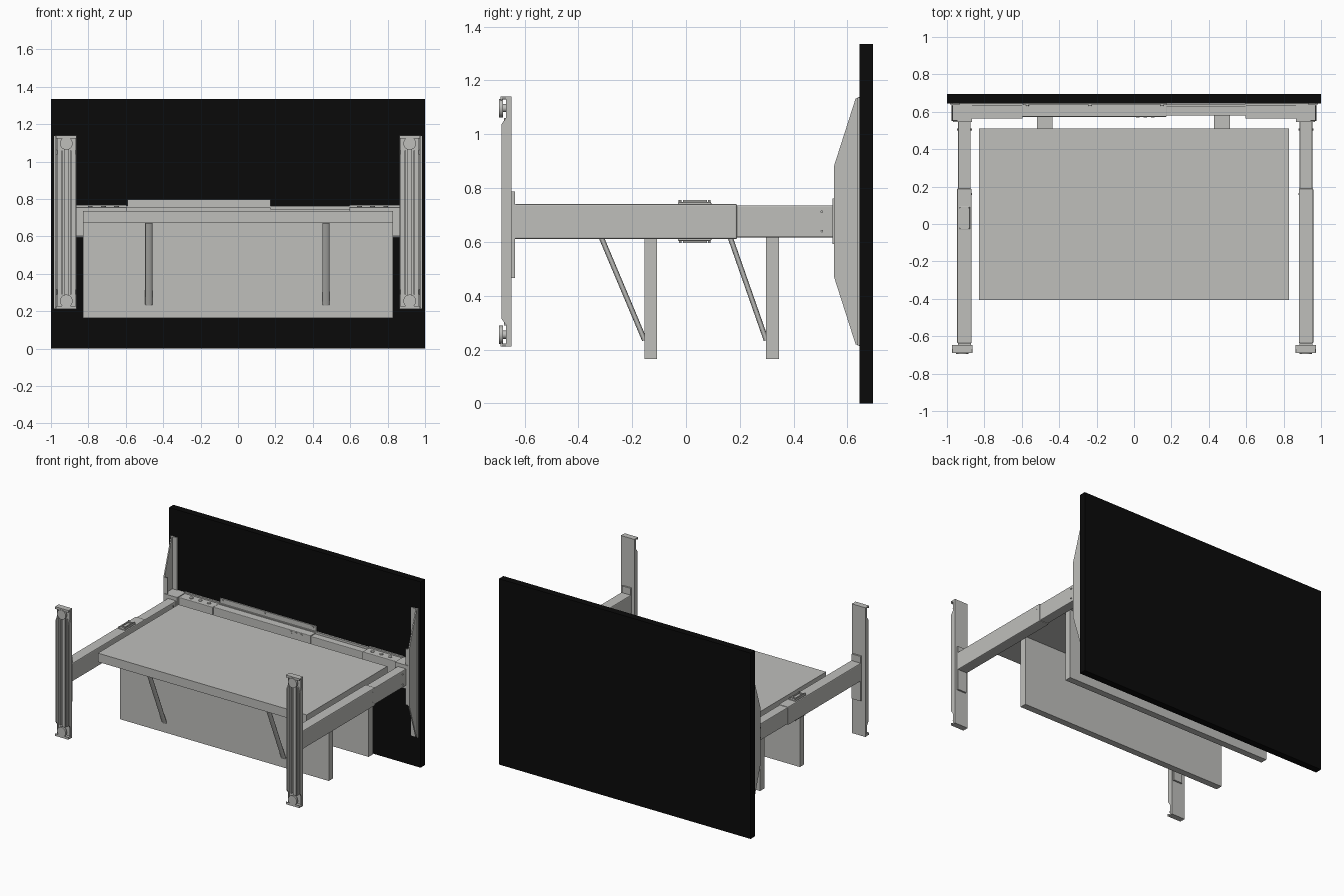
import bpy
import bmesh
import math
from mathutils import Vector

if "Cube" in bpy.data.objects:
    bpy.data.objects.remove(bpy.data.objects["Cube"])


def material(name, colour):
    m = bpy.data.materials.new(name)
    m.use_nodes = True
    m.diffuse_color = (*colour, 1)
    m.node_tree.nodes["Principled BSDF"].inputs["Base Color"].default_value = (*colour, 1)
    return m


GREY = material("light grey", (0.52, 0.52, 0.50))
BLACK = material("black", (0.003, 0.003, 0.003))


def add_object(name, bm, mat=GREY):
    bmesh.ops.recalc_face_normals(bm, faces=bm.faces)
    mesh = bpy.data.meshes.new(name)
    bm.to_mesh(mesh)
    bm.free()
    mesh.materials.append(mat)
    obj = bpy.data.objects.new(name, mesh)
    bpy.context.collection.objects.link(obj)
    return obj


def box(name, x, y, z, mat=GREY, bevel=0):
    """Box from (low, high) pairs on each axis."""
    bm = bmesh.new()
    bmesh.ops.create_cube(bm, size=1)
    for v in bm.verts:
        v.co = [(a + b) / 2 + c * abs(b - a) for c, (a, b) in zip(v.co, (x, y, z))]
    obj = add_object(name, bm, mat)
    if bevel:
        mod = obj.modifiers.new("edges", 'BEVEL')
        mod.width = bevel
        mod.segments = 2
    return obj


def rod(name, start, end, radius, flat=1.0, sides=20):
    """Cylinder between two points, optionally flattened across its depth."""
    start, end = Vector(start), Vector(end)
    axis = end - start
    bm = bmesh.new()
    bmesh.ops.create_cone(bm, cap_ends=True, segments=sides, radius1=radius,
                          radius2=radius, depth=axis.length)
    for v in bm.verts:
        v.co.y *= flat
    # tilt in the yz plane only, or lie along x
    turn = Vector((0, 0, 1)).rotation_difference(axis).to_matrix()
    bmesh.ops.rotate(bm, verts=bm.verts, matrix=turn)
    bmesh.ops.translate(bm, verts=bm.verts, vec=(start + end) / 2)
    obj = add_object(name, bm)
    for p in obj.data.polygons:
        p.use_smooth = len(p.vertices) == 4
    return obj


def side_plate(name, outline, x0, x1):
    """Extrude a (y, z) outline along x."""
    bm = bmesh.new()
    face = bm.faces.new([bm.verts.new((x0, y, z)) for y, z in outline])
    new = bmesh.ops.extrude_face_region(bm, geom=[face])["geom"]
    bmesh.ops.translate(bm, vec=(x1 - x0, 0, 0),
                        verts=[g for g in new if isinstance(g, bmesh.types.BMVert)])
    return add_object(name, bm)


# Upright top panel
box("top_panel", (-1, 1), (0.645, 0.695), (0, 1.335), BLACK)

# Shelf with two hanging panels
box("shelf", (-0.83, 0.83), (-0.405, 0.51), (0.672, 0.735))
for name, y in (("front", -0.155), ("rear", 0.297)):
    box(name + "_hanging_panel", (-0.83, 0.83), (y, y + 0.048), (0.165, 0.672))

# Slanted struts and rear shelf arms
for side, x in (("right", -0.477), ("left", 0.47)):
    rod(side + "_front_strut", (x, -0.338, 0.672), (x, -0.154, 0.235), 0.019, 0.5)
    rod(side + "_rear_strut", (x, 0.145, 0.672), (x, 0.298, 0.235), 0.019, 0.5)
    box(side + "_shelf_arm", (x - 0.042, x + 0.042), (0.34, 0.60), (0.635, 0.671))

for side, s, leg_x in (("right", -1, -0.907), ("left", 1, 0.92)):
    # Telescopic leg
    box(side + "_outer_tube", (leg_x - 0.039, leg_x + 0.039), (-0.637, 0.19),
        (0.61, 0.741), bevel=0.006)
    box(side + "_inner_tube", (leg_x - 0.034, leg_x + 0.034), (0.18, 0.56),
        (0.616, 0.736), bevel=0.005)
    for y, r in ((0.16, 0.005), (0.505, 0.005)):
        for z in (0.64, 0.712):
            rod(side + "_tube_screw", (leg_x - 0.040, y, z), (leg_x + 0.040, y, z), r, sides=10)

    # Foot channel: web, notched flanges and curled end caps
    inner, outer = 0.864 * s, 0.972 * s
    foot_x = (inner + outer) / 2
    box(side + "_foot_web", (inner, outer), (-0.656, -0.648), (0.212, 1.14))
    half = [(-0.648, 0.212), (-0.668, 0.212), (-0.668, 0.29), (-0.686, 0.315)]
    outline = half + [(y, 1.352 - z) for y, z in reversed(half)]
    for x in (inner, outer):
        edge = x + (0.006 if x < foot_x else -0.006)
        side_plate(side + "_foot_flange", outline, x, edge)
    for z, lip in ((0.212, 0.222), (1.14, 1.13)):
        box(side + "_foot_cap", (inner, outer), (-0.69, -0.648), (z, lip), bevel=0.003)
        box(side + "_foot_lip", (inner, outer), (-0.69, -0.684), (z, lip + (lip - z) * 0.6))
    for dx in (-0.024, 0.024):
        box(side + "_foot_rib", (foot_x + dx - 0.003, foot_x + dx + 0.003),
            (-0.676, -0.655), (0.29, 1.06))
    box(side + "_foot_slot_bar", (foot_x - 0.012, foot_x + 0.012), (-0.668, -0.655), (0.28, 1.07))
    box(side + "_foot_clamp", (leg_x - 0.035, leg_x + 0.035), (-0.65, -0.636), (0.465, 0.787))
    for z in (0.255, 1.097):
        rod(side + "_leveller_stem", (foot_x, -0.684, z), (foot_x, -0.65, z), 0.015)
        rod(side + "_leveller_pad", (foot_x, -0.694, z), (foot_x, -0.68, z), 0.034, sides=24)

    # Tapered bracket against the top panel
    half = [(0.645, 0.213), (0.63, 0.22), (0.55, 0.47)]
    outline = half + [(y, 1.352 - z) for y, z in reversed(half)]
    side_plate(side + "_bracket_web", outline, 0.968 * s, 0.977 * s)
    box(side + "_bracket_flange", (0.93 * s, 0.984 * s), (0.638, 0.646), (0.215, 1.137))
    box(side + "_bracket_face", (0.945 * s, 0.977 * s), (0.55, 0.556), (0.475, 0.878))
    box(side + "_leg_socket", (0.865 * s, 0.968 * s), (0.545, 0.645), (0.592, 0.762))

    # End section of the cross beam, with round fixings on top
    box(side + "_beam_end", (0.595 * s, 0.87 * s), (0.563, 0.64), (0.60, 0.757), bevel=0.004)
    box(side + "_beam_end_rim", (0.595 * s, 0.87 * s), (0.632, 0.645), (0.595, 0.767))
    for x in (0.65, 0.72, 0.79):
        rod(side + "_beam_fixing", (x * s, 0.60, 0.755), (x * s, 0.60, 0.762), 0.013)

# Telescopic cross beam
box("beam_wide_section", (-0.60, 0.175), (0.573, 0.635), (0.603, 0.755), bevel=0.004)
box("beam_narrow_section", (0.17, 0.60), (0.579, 0.630), (0.609, 0.748), bevel=0.004)
box("beam_back_rail", (-0.6, 0.6), (0.628, 0.642), (0.60, 0.762))
box("beam_mounting_plate", (-0.59, 0.175), (0.636, 0.646), (0.757, 0.797))
for x in (-0.57, -0.235, 0.15):
    rod("plate_screw", (x, 0.631, 0.785), (x, 0.64, 0.785), 0.008, sides=12)
for x in (0.02, 0.06, 0.10):
    rod("beam_screw", (x, 0.569, 0.74), (x, 0.58, 0.74), 0.010, sides=12)

# Raised-rim fittings above and below one leg
for low, high, rim in ((0.738, 0.748, 0.756), (0.613, 0.604, 0.596)):
    box("fitting_base", (-0.936, -0.878), (-0.03, 0.094), (low, high), bevel=0.003)
    for x in (-0.928, -0.894):
        box("fitting_side_rim", (x, x + 0.008), (-0.012, 0.078), (high, rim))
    for y in (-0.012, 0.070):
        box("fitting_end_rim", (-0.928, -0.886), (y, y + 0.008), (high, rim))
    for x in (-0.929, -0.885):
        for y in (-0.022, 0.086):
            rod("fitting_screw", (x, y, high), (x, y, rim), 0.005, sides=10)
